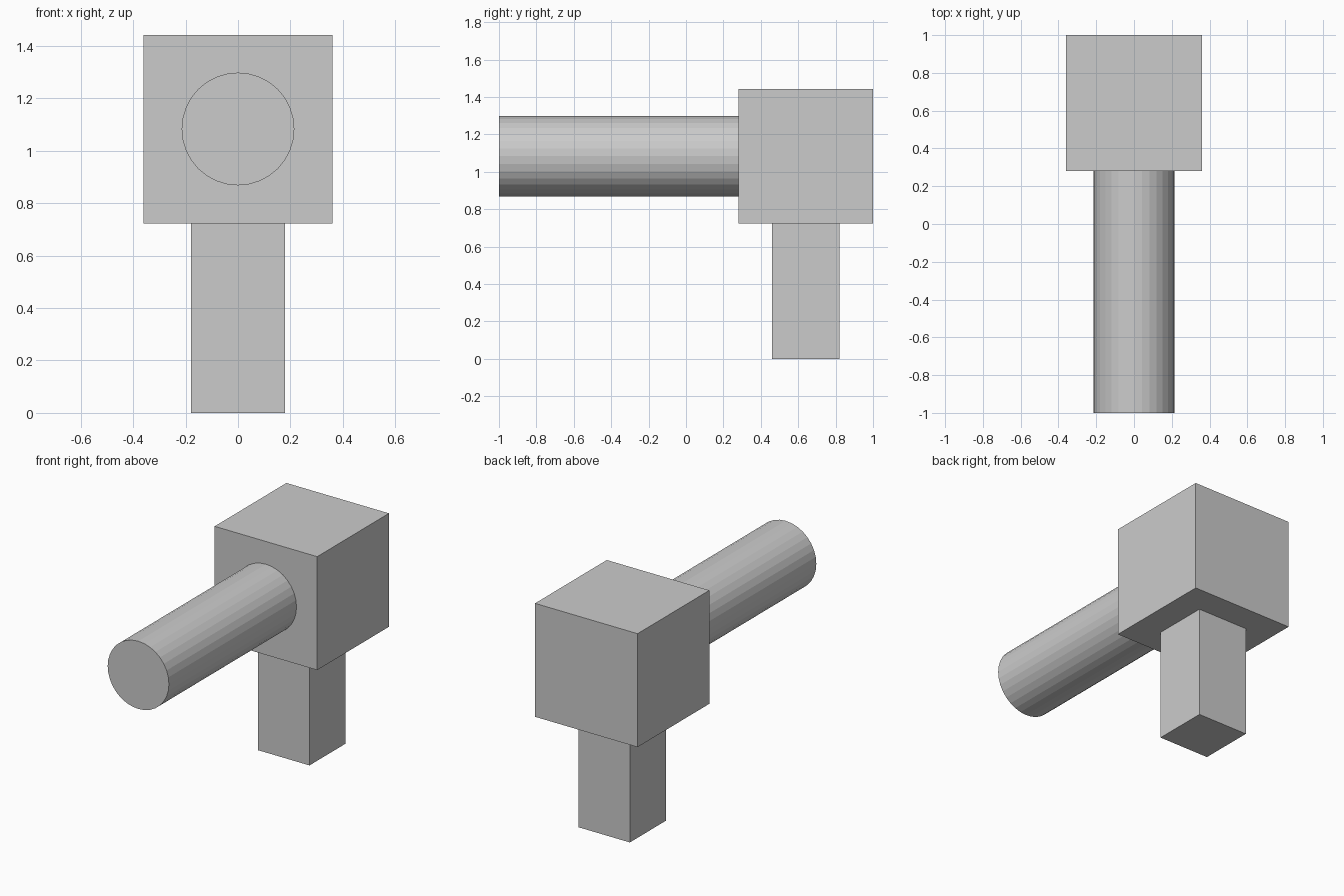
import bpy
from math import pi

if "Cube" in bpy.data.objects:
    bpy.data.objects.remove(bpy.data.objects["Cube"])


def box(name, centre, size):
    """Axis-aligned box with its scale applied."""
    bpy.ops.mesh.primitive_cube_add(size=1, location=centre)
    obj = bpy.context.object
    obj.name = name
    obj.scale = size
    bpy.ops.object.transform_apply(location=False, rotation=False, scale=True)
    return obj


CUBE = 0.72            # edge of the main block
Y = 1 - CUBE / 2       # block and grip share this centre line
Z = CUBE * 1.5         # height of the block centre and barrel axis

# Main block sitting on a square grip of half its width
box("block", (0, Y, Z + 0.002), (CUBE, CUBE, CUBE))
box("grip", (0, Y, CUBE / 2 + 0.001), (CUBE / 2, CUBE / 2, CUBE + 0.002))

# Faceted barrel running forward from the block's front face
front, back = -1.0, Y - CUBE / 2
bpy.ops.mesh.primitive_cylinder_add(
    vertices=32, radius=0.215, depth=back - front,
    location=(0, (front + back) / 2, Z + 0.003), rotation=(pi / 2, 0, 0))
bpy.context.object.name = "barrel"
